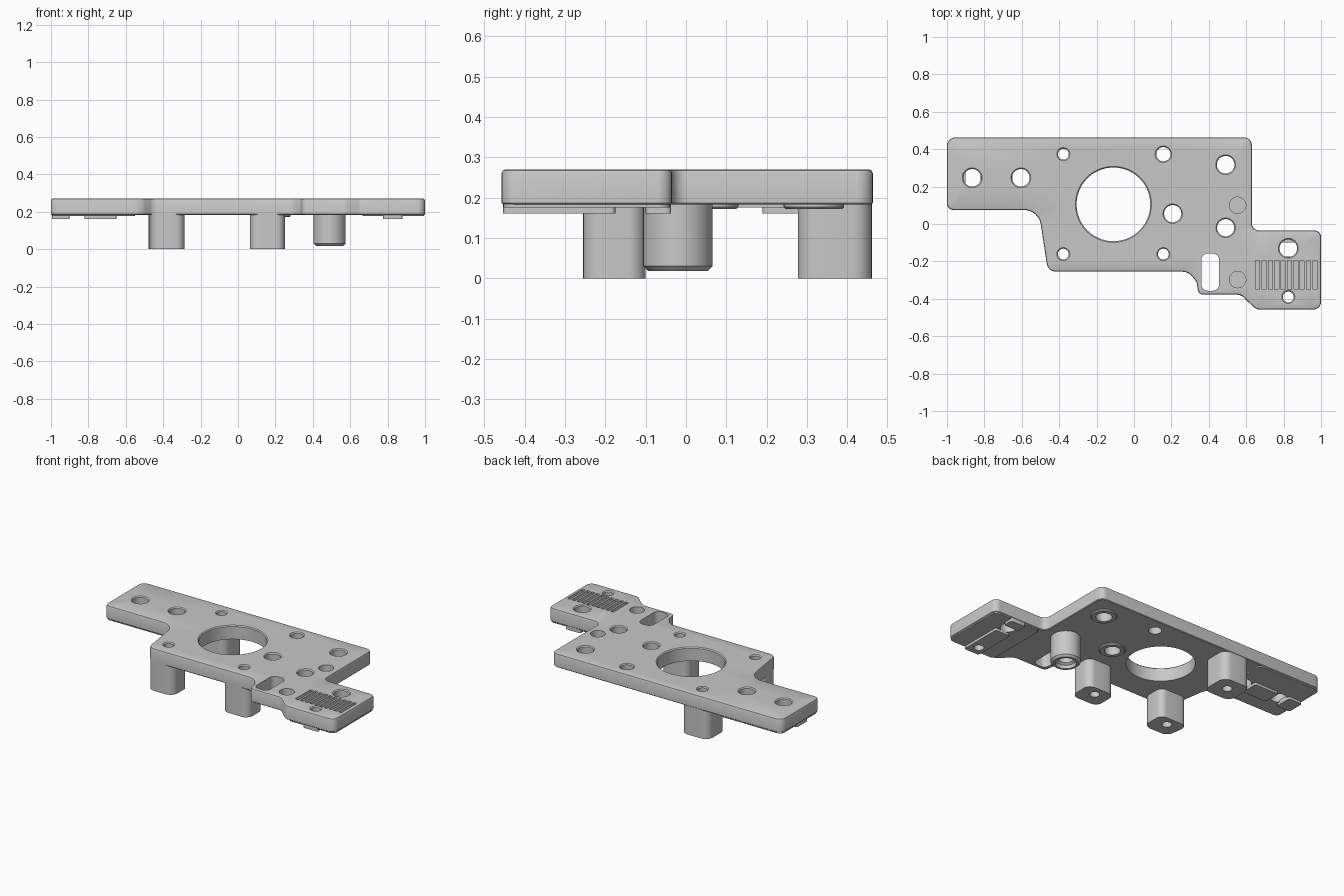
import bpy, bmesh, math
from mathutils import Vector

cube = bpy.data.objects.get("Cube")
if cube:
    bpy.data.objects.remove(cube)

grey = bpy.data.materials.new("light grey plastic")
grey.use_nodes = True
COLOUR = (0.58, 0.58, 0.58, 1)
grey.diffuse_color = COLOUR
grey.node_tree.nodes["Principled BSDF"].inputs["Base Color"].default_value = COLOUR


def rounded(corners):
    """Counterclockwise outline with an arc of radius r at each (x, y, r) corner."""
    out = []
    for i, (x, y, r) in enumerate(corners):
        p = Vector((x, y))
        a = (Vector(corners[i - 1][:2]) - p).normalized()
        b = (Vector(corners[(i + 1) % len(corners)][:2]) - p).normalized()
        half = a.angle(b) / 2
        centre = p + (a + b).normalized() * r / math.sin(half)
        start = p + a * r / math.tan(half) - centre
        end = p + b * r / math.tan(half) - centre
        turn = math.atan2(start.cross(end), start.dot(end))
        for k in range(7):
            c, s = math.cos(turn * k / 6), math.sin(turn * k / 6)
            out.append(centre + Vector((start.x * c - start.y * s, start.x * s + start.y * c)))
    return out


def box(x0, x1, y0, y1, r):
    return rounded([(x0, y0, r), (x1, y0, r), (x1, y1, r), (x0, y1, r)])


def circle(x, y, r, n=40):
    return [Vector((x + r * math.cos(math.tau * k / n), y + r * math.sin(math.tau * k / n)))
            for k in range(n)]


def inset(loop, d):
    """Move a counterclockwise loop inwards by d."""
    out = []
    for i, p in enumerate(loop):
        a = (p - loop[i - 1]).normalized()
        b = (loop[(i + 1) % len(loop)] - p).normalized()
        t = (a + b).normalized()
        out.append(p + Vector((-t.y, t.x)) * d / t.dot(a))
    return out


def wall(bm, loop, profile):
    """Wall through (inset, z) steps; returns the bottom and top rings."""
    rings = [[bm.verts.new((p.x, p.y, z)) for p in inset(loop, d)] for d, z in profile]
    n = len(loop)
    for lo, hi in zip(rings, rings[1:]):
        for k in range(n):
            bm.faces.new((lo[k], lo[(k + 1) % n], hi[(k + 1) % n], hi[k]))
    return rings[0], rings[-1]


def ring_edges(bm, ring):
    return [bm.edges.get((ring[k - 1], ring[k])) for k in range(len(ring))]


parts = []


def solid(name, outline, profile, holes=()):
    """Slab with holes; a hole that starts above the underside gets a floor."""
    bm = bmesh.new()
    low, high = wall(bm, outline, profile)
    under, over = ring_edges(bm, low), ring_edges(bm, high)
    for loop, steps in holes:
        low, high = wall(bm, loop, steps)
        over += ring_edges(bm, high)
        if steps[0][1] > profile[0][1]:
            bm.faces.new(low)
        else:
            under += ring_edges(bm, low)
    for edges in (under, over):
        bmesh.ops.triangle_fill(bm, edges=edges, use_beauty=True, normal=(0, 0, 1))
    bmesh.ops.recalc_face_normals(bm, faces=bm.faces)
    mesh = bpy.data.meshes.new(name)
    bm.to_mesh(mesh)
    bm.free()
    mesh.materials.append(grey)
    ob = bpy.data.objects.new(name, mesh)
    bpy.context.collection.objects.link(ob)
    parts.append(ob)


def straight(z0, z1):
    return [(0, z0), (0, z1)]


TOP, UNDER, JOIN = 0.27, 0.183, 0.19
FLARED = [(0, UNDER), (0, TOP - 0.006), (-0.006, TOP)]

# Hole outlines
large_hole = circle(-0.11, 0.105, 0.197, 80)
arm_outer, arm_inner = circle(-0.865, 0.247, 0.047), circle(-0.605, 0.247, 0.047)
middle, back = circle(0.207, 0.055, 0.046), circle(0.49, 0.317, 0.047)
boss_bore, right_arm = circle(0.49, -0.02, 0.046), circle(0.825, -0.13, 0.047)
small_arm = circle(0.825, -0.39, 0.029)
post_back, post_right, post_left = (circle(x, y, 0.029) for x, y in
                                    ((-0.378, 0.373), (-0.378, -0.161), (0.157, -0.161)))
through = [large_hole, arm_outer, arm_inner, middle, back, boss_bore, right_arm, small_arm,
           post_back, post_right, post_left, circle(0.157, 0.373, 0.038)]

# Main plate with through holes, slot, blind holes and grip grooves
outline = rounded([(-1, 0.075, 0.035), (-0.51, 0.075, 0.09), (-0.46, -0.255, 0.05),
                   (0.29, -0.255, 0.07), (0.335, -0.31, 0.03), (0.345, -0.378, 0.03),
                   (0.57, -0.378, 0.05), (0.655, -0.457, 0.04), (1, -0.457, 0.04),
                   (1, -0.035, 0.035), (0.63, -0.035, 0.04), (0.63, 0.463, 0.04), (-1, 0.463, 0.045)])
cuts = [(loop, FLARED) for loop in through]
cuts.append((box(0.36, 0.455, -0.357, -0.158, 0.035), straight(UNDER, TOP)))
cuts += [(circle(0.554, y, 0.044), straight(0.225, TOP)) for y in (0.1, -0.297)]
cuts += [(box(x, x + 0.022, -0.35, -0.195, 0.002), straight(0.25, TOP))
         for x in (0.65 + 0.034 * k for k in range(10))]
solid("main_plate", outline,
      [(0.004, UNDER), (0, UNDER + 0.004), (0, TOP - 0.01), (0.003, TOP - 0.003), (0.01, TOP)], cuts)

# Thickened undersides of the two arms
PAD = straight(0.176, JOIN)
solid("left_arm_pad", box(-0.995, -0.55, 0.082, 0.458, 0.03), PAD, [(arm_outer, PAD), (arm_inner, PAD)])
solid("right_arm_pad", box(0.665, 0.995, -0.452, -0.04, 0.03), PAD, [(right_arm, PAD), (small_arm, PAD)])

# Locating keys, interrupted at a hole
KEY = straight(0.16, JOIN)
for name, area, holes in (("left_key_outer", (-0.995, -0.9, 0.19, 0.3), []),
                          ("left_key_inner", (-0.82, -0.65, 0.19, 0.3), []),
                          ("right_key_front", (0.775, 0.88, -0.453, -0.175), [(small_arm, KEY)]),
                          ("right_key_back", (0.775, 0.88, -0.1, -0.037), [])):
    solid(name, box(*area, 0.012), KEY, holes)

# Standing posts
POST = straight(0, JOIN)
slanted = rounded([(-0.482, -0.1, 0.04), (-0.46, -0.255, 0.05), (-0.285, -0.255, 0.05), (-0.285, -0.1, 0.04)])
solid("front_right_post", slanted, POST, [(post_right, POST)])
solid("front_left_post", box(0.063, 0.25, -0.255, -0.1, 0.045), POST, [(post_left, POST)])
solid("back_post", box(-0.478, -0.285, 0.277, 0.461, 0.05), POST, [(post_back, POST)])

# Round boss and raised hole rims
solid("round_boss", circle(0.49, -0.02, 0.086), [(0.012, 0.018), (0, 0.03), (0, JOIN)],
      [(boss_bore, [(-0.014, 0.018), (-0.014, 0.04), (0, 0.05), (0, JOIN)])])
for name, x, y, bore in (("middle_hole_rim", 0.207, 0.055, middle), ("back_hole_rim", 0.49, 0.317, back)):
    solid(name, circle(x, y, 0.075), [(0.005, 0.172), (0, 0.177), (0, JOIN)], [(bore, straight(0.172, JOIN))])

# Smooth shading with sharp edges kept
bpy.ops.object.select_all(action="DESELECT")
for ob in parts:
    ob.select_set(True)
bpy.context.view_layer.objects.active = parts[0]
bpy.ops.object.shade_smooth_by_angle(angle=math.radians(30))
